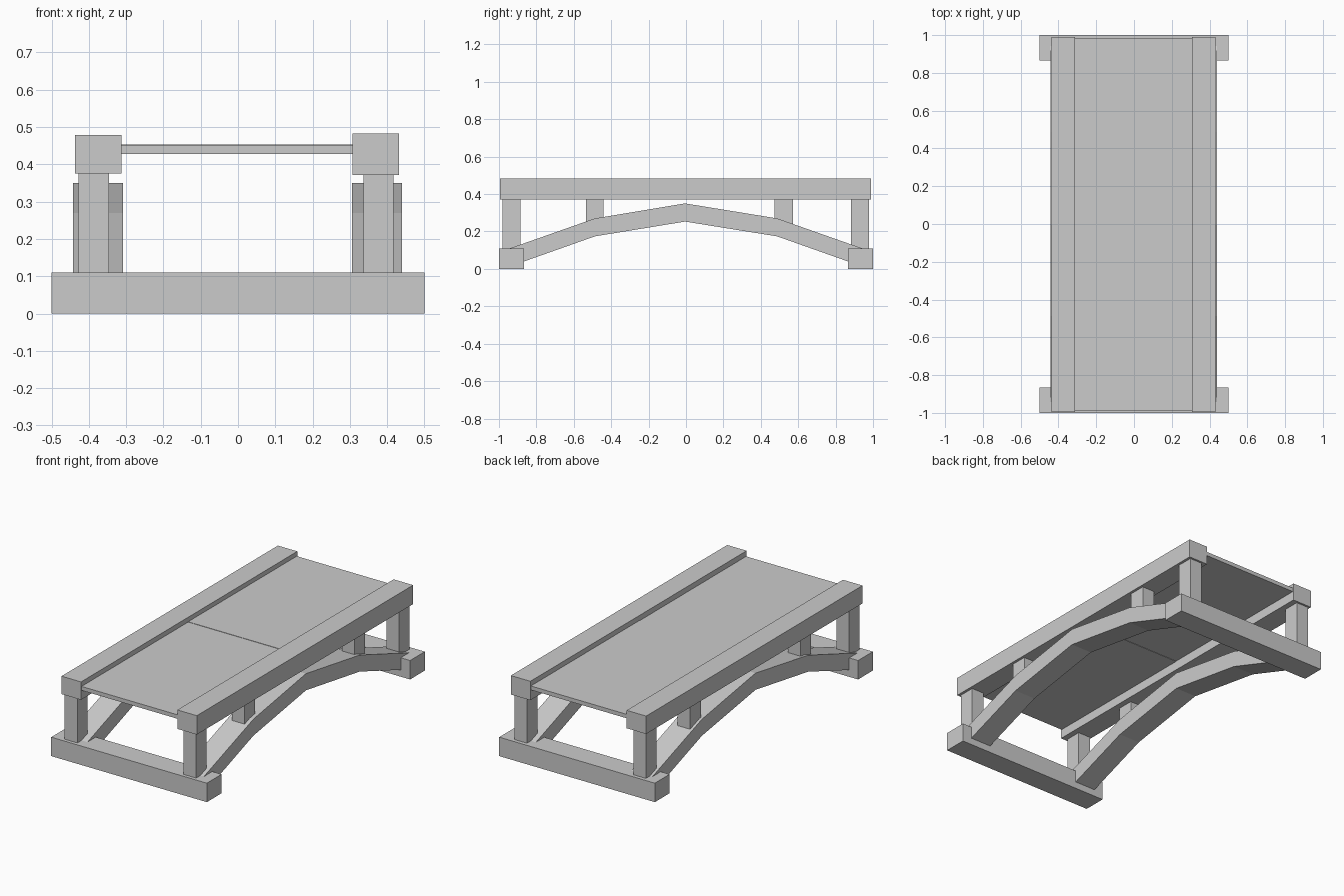
import bpy, bmesh

if "Cube" in bpy.data.objects:
    bpy.data.objects.remove(bpy.data.objects["Cube"])


def add_mesh(name, bm):
    bmesh.ops.recalc_face_normals(bm, faces=bm.faces)
    mesh = bpy.data.meshes.new(name)
    bm.to_mesh(mesh)
    bm.free()
    obj = bpy.data.objects.new(name, mesh)
    bpy.context.collection.objects.link(obj)
    return obj


def box(name, x, y, z):
    """Box from (min, max) ranges on each axis."""
    bm = bmesh.new()
    bmesh.ops.create_cube(bm, size=1)
    for v in bm.verts:
        v.co = [sum(r) / 2 + c * (r[1] - r[0]) for c, r in zip(v.co, (x, y, z))]
    return add_mesh(name, bm)


def arch(name, x0, x1):
    """Bent beam: a four-segment band profile in YZ, swept across x."""
    half = [(0.95, 0.107, 0.01), (0.487, 0.27, 0.174)]
    path = [(-y, t, b) for y, t, b in half] + [(-0.005, 0.35, 0.253)] + half[::-1]
    bm = bmesh.new()
    rings = [[bm.verts.new(p) for p in ((x0, y, t), (x1, y, t), (x1, y, b), (x0, y, b))]
             for y, t, b in path]
    for a, b in zip(rings, rings[1:]):
        for i in range(4):
            j = (i + 1) % 4
            bm.faces.new((a[i], a[j], b[j], b[i]))
    bm.faces.new(rings[0])
    bm.faces.new(rings[-1])
    return add_mesh(name, bm)


# Ground sills
box("front_sill", (-0.5, 0.5), (-1, -0.865), (0, 0.11))
box("back_sill", (-0.5, 0.5), (0.865, 1), (0, 0.11))

# Arched beams and side rails
arch("left_arch", -0.443, -0.308)
arch("right_arch", 0.305, 0.44)
box("left_rail", (-0.437, -0.312), (-0.995, 0.99), (0.375, 0.479))
box("right_rail", (0.307, 0.432), (-0.995, 0.99), (0.372, 0.482))

# Posts between sills, arches and rails
for side, x in (("left", (-0.427, -0.346)), ("right", (0.337, 0.417))):
    for place, y, bottom in (("front", (-0.98, -0.885), 0.105),
                             ("mid_front", (-0.535, -0.44), 0.225),
                             ("mid_back", (0.472, 0.572), 0.22),
                             ("back", (0.882, 0.978), 0.105)):
        box(f"{side}_{place}_post", x, y, (bottom, 0.378))

# Deck in two panels
box("front_deck", (-0.315, 0.31), (-0.99, -0.012), (0.428, 0.451))
box("back_deck", (-0.315, 0.31), (-0.012, 0.985), (0.43, 0.453))
